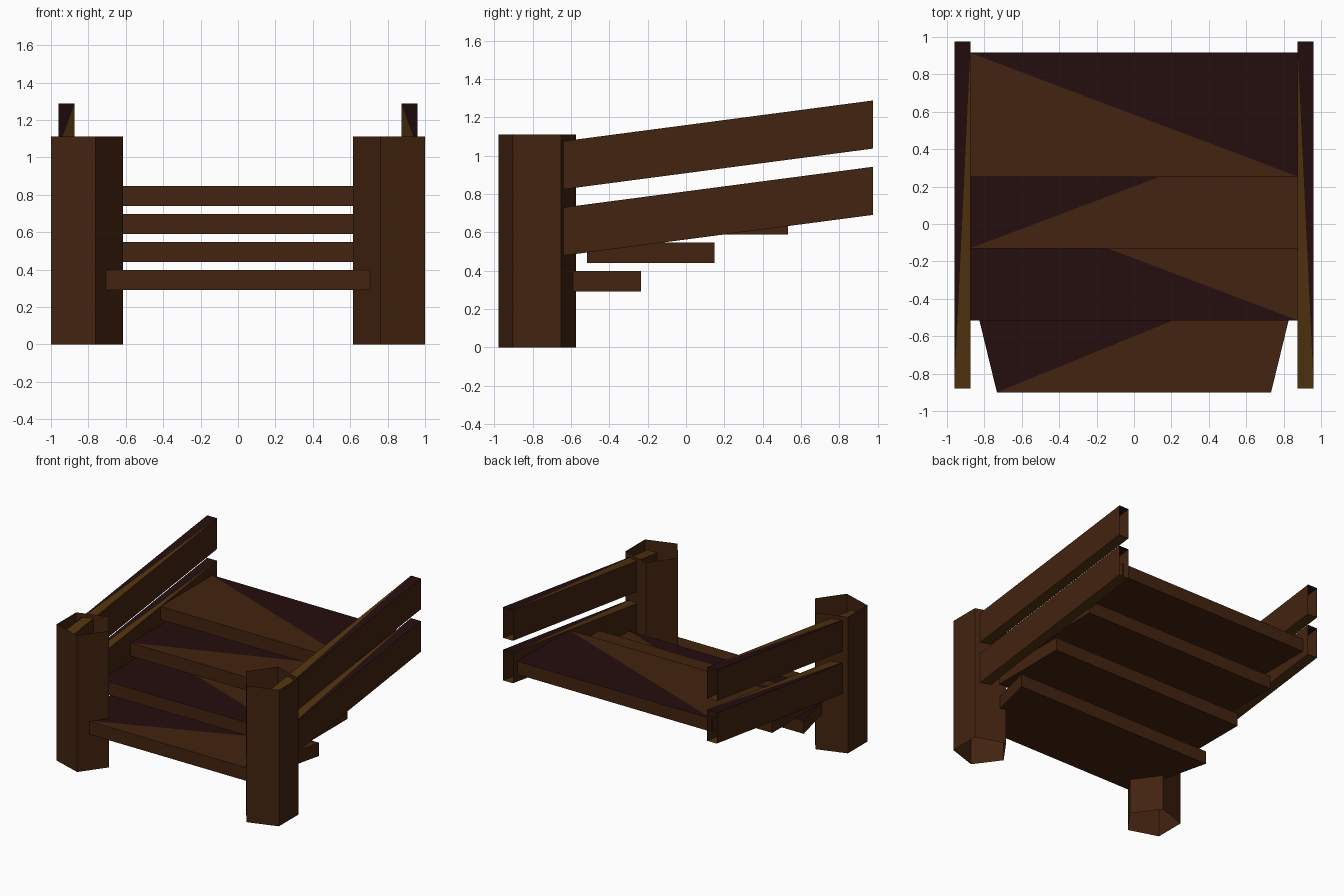
import bpy, bmesh, math

if "Cube" in bpy.data.objects:
    bpy.data.objects.remove(bpy.data.objects["Cube"], do_unlink=True)


def material(name, rgb):
    mat = bpy.data.materials.new(name)
    mat.use_nodes = True
    mat.diffuse_color = (*rgb, 1)
    mat.node_tree.nodes["Principled BSDF"].inputs["Base Color"].default_value = (*rgb, 1)
    return mat


MATERIALS = [
    material("brown wood", (0.056, 0.0170, 0.0052)),
    material("dark wood", (0.018, 0.0044, 0.0048)),
    material("golden wood", (0.082, 0.0330, 0.0042)),
]
BROWN, DARK, GOLD = range(3)


def finish(name, bm, side=1):
    """Turn a bmesh into an object, mirrored in x when side is -1."""
    bm.normal_update()
    if side < 0:
        for v in bm.verts:
            v.co.x = -v.co.x
        bmesh.ops.reverse_faces(bm, faces=bm.faces[:])
    mesh = bpy.data.meshes.new(name)
    bm.to_mesh(mesh)
    bm.free()
    for mat in MATERIALS:
        mesh.materials.append(mat)
    obj = bpy.data.objects.new(name, mesh)
    bpy.context.collection.objects.link(obj)


def tube(outline, low, high):
    """Open walls over a counter-clockwise outline; low and high give z from y."""
    bm = bmesh.new()
    bottom = [bm.verts.new((x, y, low(y))) for x, y in outline]
    top = [bm.verts.new((x, y, high(y))) for x, y in outline]
    n = len(outline)
    walls = [bm.faces.new((bottom[i], bottom[(i + 1) % n], top[(i + 1) % n], top[i]))
             for i in range(n)]
    return bm, bottom, top, walls


def split_top(bm, top, start, first, second):
    """Close a four-cornered top with two coloured triangles."""
    a, b, c, d = (top[(start + i) % 4] for i in range(4))
    bm.faces.new((a, b, c)).material_index = first
    bm.faces.new((a, c, d)).material_index = second


# Broad steps, each cut diagonally into two tones; the first one tapers forward
for i in range(4):
    front = -0.90 + 0.384 * i
    back = front + 0.665
    z = 0.29 + 0.15 * i
    wf, wb = (0.733, 0.895) if i == 0 else (0.88, 0.88)
    outline = [(-wf, front), (wf, front), (wb, back), (-wb, back)]
    bm, bottom, top, _ = tube(outline, lambda y: z, lambda y: z + 0.107)
    bm.faces.new(bottom[::-1])
    start, first, second = [(0, BROWN, DARK), (3, DARK, BROWN),
                            (0, BROWN, DARK), (3, BROWN, DARK)][i]
    split_top(bm, top, start, first, second)
    finish(f"step_{i + 1}", bm)

for side, label in ((1, "left"), (-1, "right")):
    # Hollow five-sided post with a flat side facing outward
    radius = 0.2126
    outline = [(0.828 + radius * math.cos(a), -0.777 + radius * math.sin(a))
               for a in (math.radians(36 + 72 * k) for k in range(5))]
    bm, *_ = tube(outline, lambda y: 0, lambda y: 1.11)
    finish(f"{label}_post", bm, side)

    # Two sloping hollow rails with open ends
    for part, base in (("lower", 0.447), ("upper", 0.793)):
        outline = [(0.873, -0.88), (0.961, -0.88), (0.961, 0.977), (0.873, 0.977)]
        low = lambda y: base + 0.1315 * (y + 0.88)
        bm, bottom, top, walls = tube(outline, low, lambda y: low(y) + 0.251)
        bm.faces.new(bottom[::-1]).material_index = GOLD
        split_top(bm, top, 1, DARK, GOLD)
        bmesh.ops.delete(bm, geom=[walls[0], walls[2]], context="FACES_ONLY")
        finish(f"{label}_{part}_rail", bm, side)
